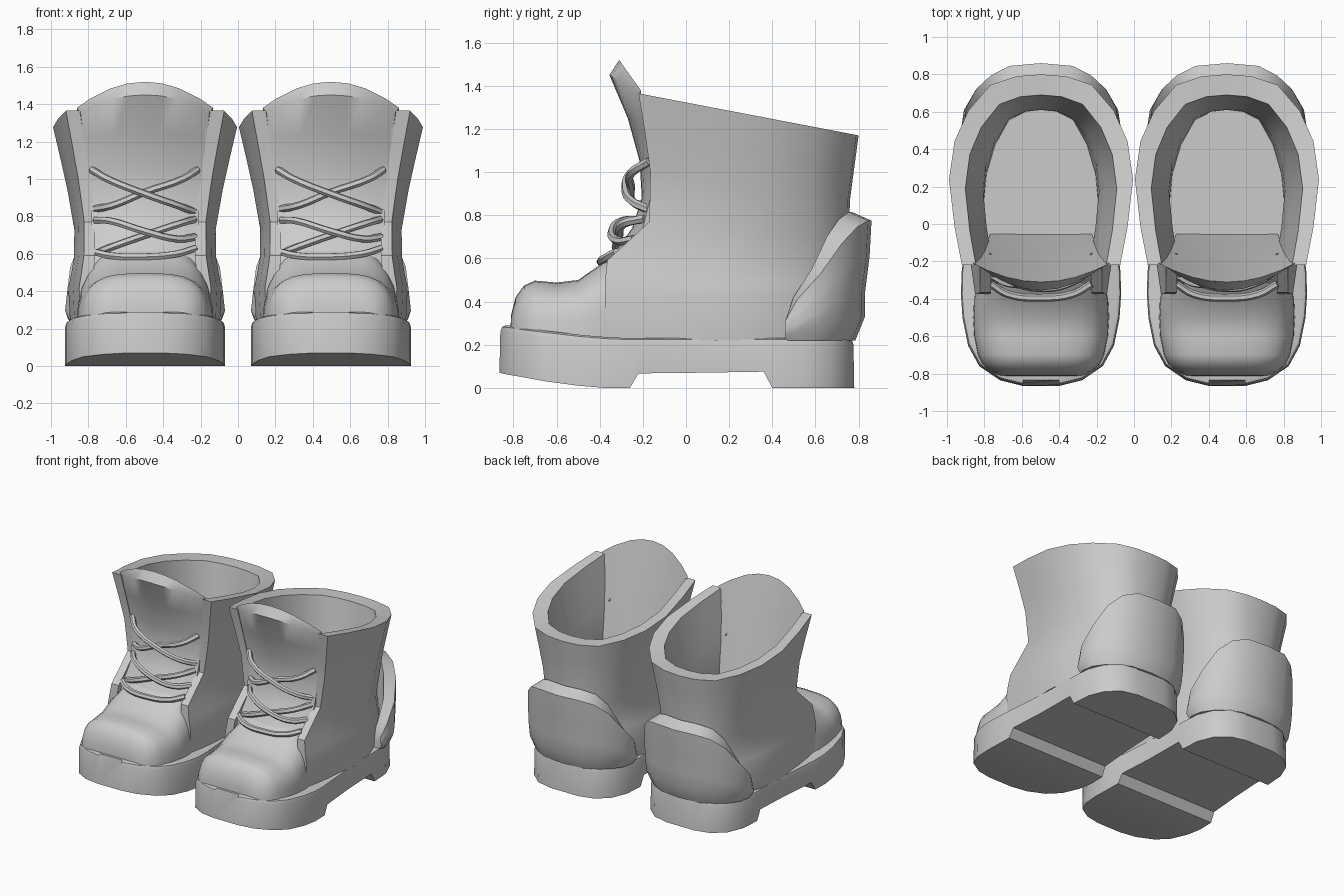
import bpy, bmesh, math

if "Cube" in bpy.data.objects:
    bpy.data.objects.remove(bpy.data.objects["Cube"])

grey = bpy.data.materials.new("light_grey")
grey.diffuse_color = (0.6, 0.6, 0.6, 1)
grey.use_nodes = True
grey.node_tree.nodes["Principled BSDF"].inputs["Base Color"].default_value = grey.diffuse_color
CENTRES = {"left": -0.497, "right": 0.497}


def finish(ob, angle=40):
    bpy.ops.object.select_all(action='DESELECT')
    ob.select_set(True)
    bpy.context.view_layer.objects.active = ob
    bpy.ops.object.shade_smooth_by_angle(angle=math.radians(angle))


def place(name, bm, angle=40):
    """Turn the bmesh into one part on each boot."""
    bmesh.ops.remove_doubles(bm, verts=bm.verts, dist=1e-4)
    bmesh.ops.recalc_face_normals(bm, faces=bm.faces)
    me = bpy.data.meshes.new(name)
    bm.to_mesh(me)
    bm.free()
    me.materials.append(grey)
    for side, x in CENTRES.items():
        ob = bpy.data.objects.new(f"{side}_{name}", me.copy())
        ob.location.x = x
        bpy.context.collection.objects.link(ob)
        finish(ob, angle)


def loft(rows, wrap_row=False, wrap_all=False, caps=False):
    """Skin a grid of points; optionally close it along either direction."""
    bm = bmesh.new()
    g = [[bm.verts.new(p) for p in r] for r in rows]
    n, m = len(g), len(g[0])
    for i in range(n if wrap_all else n - 1):
        for j in range(m if wrap_row else m - 1):
            a, b = g[i], g[(i + 1) % n]
            k = (j + 1) % m
            bm.faces.new((a[j], a[k], b[k], b[j]))
    if caps:
        if wrap_row:
            bm.faces.new(g[0])
            bm.faces.new(g[-1])
        else:
            bm.faces.new([r[0] for r in g])
            bm.faces.new([r[-1] for r in g])
    return bm


# Sole: stations of y, half width, bottom z, top z
SOLE = [(-.865, .10, .07, .29), (-.835, .22, .063, .287), (-.76, .33, .05, .275),
        (-.65, .39, .03, .262), (-.5, .42, .01, .245), (-.38, .428, 0, .235),
        (-.26, .425, 0, .23), (-.22, .42, .067, .23), (.05, .40, .07, .23),
        (.36, .39, .075, .23), (.40, .39, 0, .23), (.55, .38, 0, .23),
        (.67, .33, 0, .23), (.75, .24, 0, .23), (.78, .12, 0, .23)]
rows = []
for y, w, b, t in SOLE:
    ring = [(w, y, b), (w, y * .995, t - .03), (w * .985, y * .985, t - .007), (w * .95, y * .965, t)]
    rows.append(ring + [(-px, py, pz) for px, py, pz in reversed(ring)])
place("sole", loft(rows, wrap_row=True, caps=True), 35)

# Toe cap: rounded arches along y (y, half width, height)
TOE = [(-.815, .20, .26), (-.81, .23, .34), (-.79, .27, .42), (-.75, .315, .475), (-.70, .34, .497),
       (-.6, .36, .488), (-.5, .365, .50), (-.4, .36, .57), (-.33, .34, .62), (-.2, .31, .70)]
rows = []
for y, w, h in TOE:
    row = []
    for k in range(15):
        a = math.pi * k / 14
        c, s = math.cos(a), math.sin(a)
        row.append((w * math.copysign(abs(c) ** .62, c), y, .2 + (h - .2) * s ** .62))
    rows.append(row)
bm = loft(rows)
bm.faces.new([v for v in bm.verts if abs(v.co.y + .815) < 1e-5])
place("toe_cap", bm, 60)

# Shaft: U-shaped wall, normalised plan swept through levels
PLAN = [(.86, 0), (.94, .2), (1, .45), (.94, .65), (.79, .81), (.55, .945), (.27, .99)]
PLAN = PLAN + [(0, 1)] + [(-x, y) for x, y in reversed(PLAN)]


def u_row(zf, zb, yf, yb, w):
    return [(w * X, yf + (yb - yf) * Y, zf + (zb - zf) * Y) for X, Y in PLAN]


# front z, back z, front y, outer back y, outer half width, inner back y, inner half width
LEVELS = [(.22, .22, -.365, .75, .40, .65, .34), (.42, .42, -.375, .76, .41, .65, .34),
          (.50, .48, -.375, .76, .395, .63, .32), (.59, .56, -.365, .755, .38, .61, .31),
          (.77, .68, -.17, .755, .378, .61, .31), (1.0, .87, -.165, .76, .415, .64, .345),
          (1.18, 1.02, -.19, .78, .452, .665, .375), (1.365, 1.17, -.22, .80, .492, .69, .405)]
outer = [u_row(zf, zb, yf, yo, wo) for zf, zb, yf, yo, wo, yi, wi in LEVELS]
inner = [u_row(zf, zb, yf, yi, wi) for zf, zb, yf, yo, wo, yi, wi in LEVELS]
loop = outer + inner[::-1]
place("shaft", loft(loop, wrap_all=True, caps=False), 40)
# Front edges of the shaft wall
bm = bmesh.new()
for j in (0, -1):
    for i in range(len(LEVELS) - 1):
        bm.faces.new([bm.verts.new(p) for p in (outer[i][j], outer[i + 1][j], inner[i + 1][j], inner[i][j])])
place("shaft_front_edge", bm)

# Insole: floor of the opening
bm = bmesh.new()
bm.faces.new([bm.verts.new(p) for p in u_row(.57, .57, -.2, .62, .32)])
place("insole", bm)

# Tongue: y, z, half width, side setback, side drop (front, ridge, back)
TONGUE = [(-.39, .53, .28, .06, 0), (-.33, .63, .28, .06, 0), (-.25, .74, .285, .05, 0),
          (-.205, .88, .29, .04, 0), (-.215, 1.05, .305, .05, 0), (-.27, 1.25, .33, .08, .03),
          (-.355, 1.45, .345, .14, .09), (-.31, 1.52, .365, .10, .14),
          (-.22, 1.2, .335, .04, .03), (-.12, .8, .29, .02, 0), (-.05, .55, .27, 0, 0)]
rows = [[(w * s, y + set_ * s * s, z - drop * s * s) for s in (-1, -.8, -.5, -.25, 0, .25, .5, .8, 1)]
        for y, z, w, set_, drop in TONGUE]
place("tongue", loft(rows, wrap_all=True, caps=True), 40)

# Heel counter: half stations of x, y, top z of the raised cup around the heel
CUP = [(.395, .46, .31), (.415, .51, .41), (.40, .61, .53), (.345, .70, .67), (.27, .765, .745), (.17, .815, .775), (0, .83, .775)]
CUP = CUP + [(-x, y, t) for x, y, t in CUP[-2::-1]]
rows = []
for x, y, t in CUP:
    f = (t - .31) / .465
    row = [(x * .95, y - .045 * f, .22)]
    for k, bulge in ((.2, 1.0), (.4, 1.03), (.7, 1.015), (1, 1.0)):
        row.append((x * bulge, y + (.03 * k * f if k > .6 else 0), .22 + (t - .22) * k))
    row.append((x * .84, y - .06 * f, t + .04 * f))
    row.append((x * .82, y - .10 * f, .22))
    rows.append(row)
place("heel_counter", loft(rows, wrap_row=True, caps=True), 40)

# Laces: round cords through a few points
LACES = [
    [(-.285, -.17, 1.05), (-.2, -.25, 1.0), (0, -.28, .92), (.17, -.245, .86), (.265, -.17, .825)],
    [(.28, -.17, 1.05), (.2, -.25, 1.0), (0, -.255, .93), (-.17, -.245, .86), (-.27, -.17, .84)],
    [(-.265, -.19, .78), (-.18, -.29, .775), (0, -.345, .72), (.17, -.31, .68), (.27, -.24, .69)],
    [(.265, -.19, .785), (.18, -.29, .76), (0, -.31, .70), (-.17, -.32, .64), (-.27, -.27, .60)],
    [(-.27, -.32, .61), (-.18, -.375, .59), (0, -.395, .585), (.17, -.375, .60), (.27, -.32, .63)],
]
for n, pts in enumerate(LACES, 1):
    for side, x in CENTRES.items():
        cu = bpy.data.curves.new(f"lace_{n}", 'CURVE')
        cu.dimensions = '3D'
        cu.bevel_depth = .02
        cu.bevel_resolution = 1
        cu.resolution_u = 4
        cu.use_fill_caps = True
        sp = cu.splines.new('BEZIER')
        sp.bezier_points.add(len(pts) - 1)
        for bp, p in zip(sp.bezier_points, pts):
            bp.co = p
            bp.handle_left_type = bp.handle_right_type = 'AUTO'
        cu.materials.append(grey)
        ob = bpy.data.objects.new(f"{side}_lace_{n}", cu)
        ob.location.x = x
        bpy.context.collection.objects.link(ob)
        bpy.ops.object.select_all(action='DESELECT')
        ob.select_set(True)
        bpy.context.view_layer.objects.active = ob
        bpy.ops.object.convert(target='MESH')
        finish(bpy.context.object, 50)
